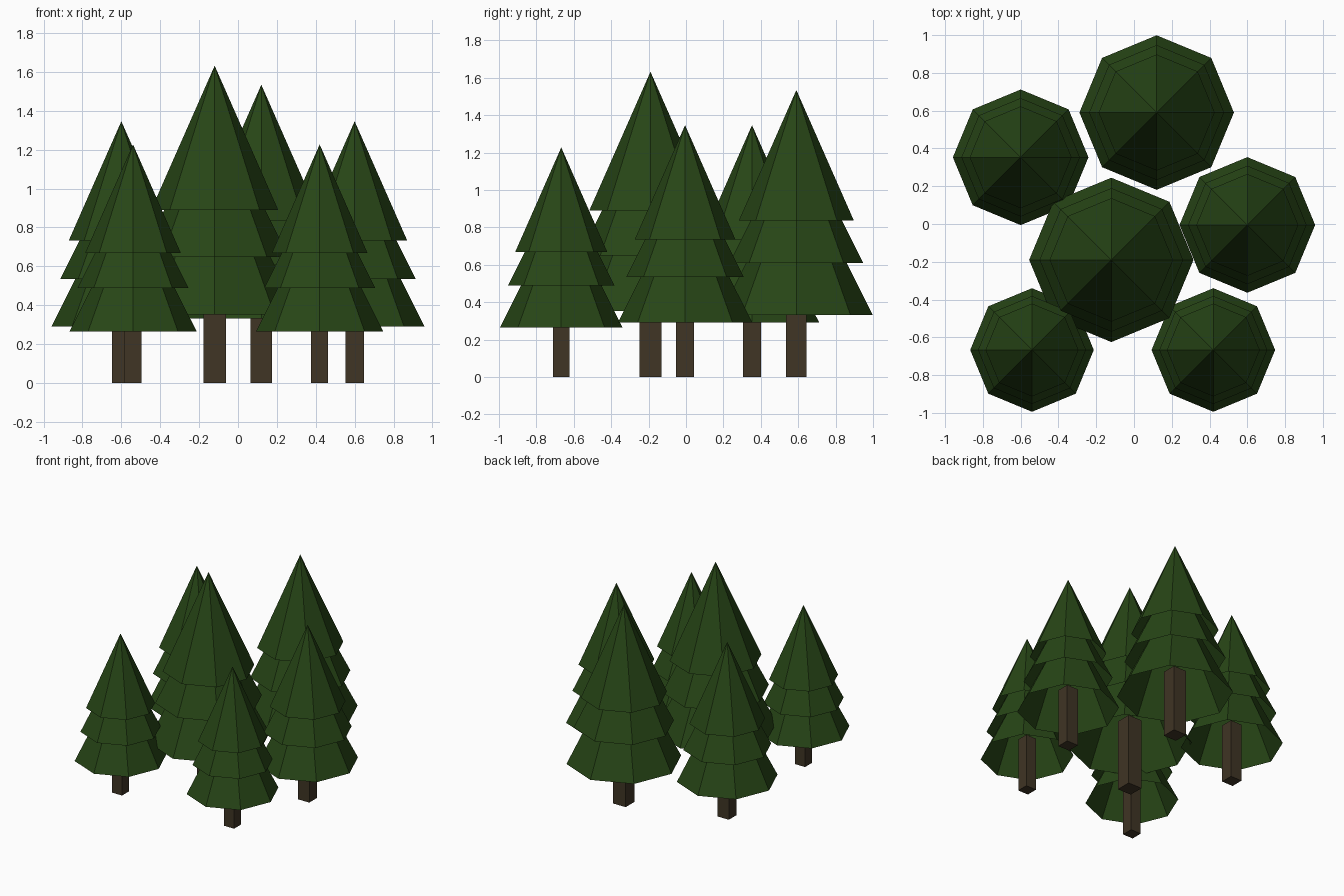
import bpy

if "Cube" in bpy.data.objects:
    bpy.data.objects.remove(bpy.data.objects["Cube"])


def material(name, rgb):
    m = bpy.data.materials.new(name)
    m.diffuse_color = (*rgb, 1)
    m.use_nodes = True
    m.node_tree.nodes["Principled BSDF"].inputs["Base Color"].default_value = m.diffuse_color
    return m


needles = material("needles", (0.020, 0.060, 0.008))
bark = material("bark", (0.050, 0.035, 0.018))

# foliage tiers of a full-size tree: rim height, rim radius, tip height
TIERS = {
    "lower": (0.353, 0.435, 1.22),
    "middle": (0.649, 0.380, 1.41),
    "upper": (0.890, 0.327, 1.632),
}
TRUNK_WIDTH, TRUNK_HEIGHT = 0.117, 0.55

# trees: x, y, scale
TREES = [
    (-0.12, -0.19, 1.0),
    (0.12, 0.59, 0.94),
    (-0.60, 0.353, 0.825),
    (0.60, -0.005, 0.825),
    (-0.54, -0.667, 0.752),
    (0.42, -0.667, 0.752),
]


def finish(name, mat):
    ob = bpy.context.object
    ob.name = name
    ob.data.materials.append(mat)


def tree(i, x, y, s):
    # square trunk running up inside the foliage
    h = TRUNK_HEIGHT * s
    w = TRUNK_WIDTH * s
    bpy.ops.mesh.primitive_cube_add(size=1, location=(x, y, h / 2), scale=(w, w, h))
    finish(f"trunk_{i}", bark)
    # hollow eight-sided cones, open underneath
    for tier, (z, r, tip) in TIERS.items():
        depth = (tip - z) * s
        bpy.ops.mesh.primitive_cone_add(
            vertices=8, radius1=r * s, radius2=0, depth=depth,
            end_fill_type='NOTHING', location=(x, y, z * s + depth / 2))
        finish(f"{tier}_foliage_{i}", needles)


for i, (x, y, s) in enumerate(TREES, 1):
    tree(i, x, y, s)
